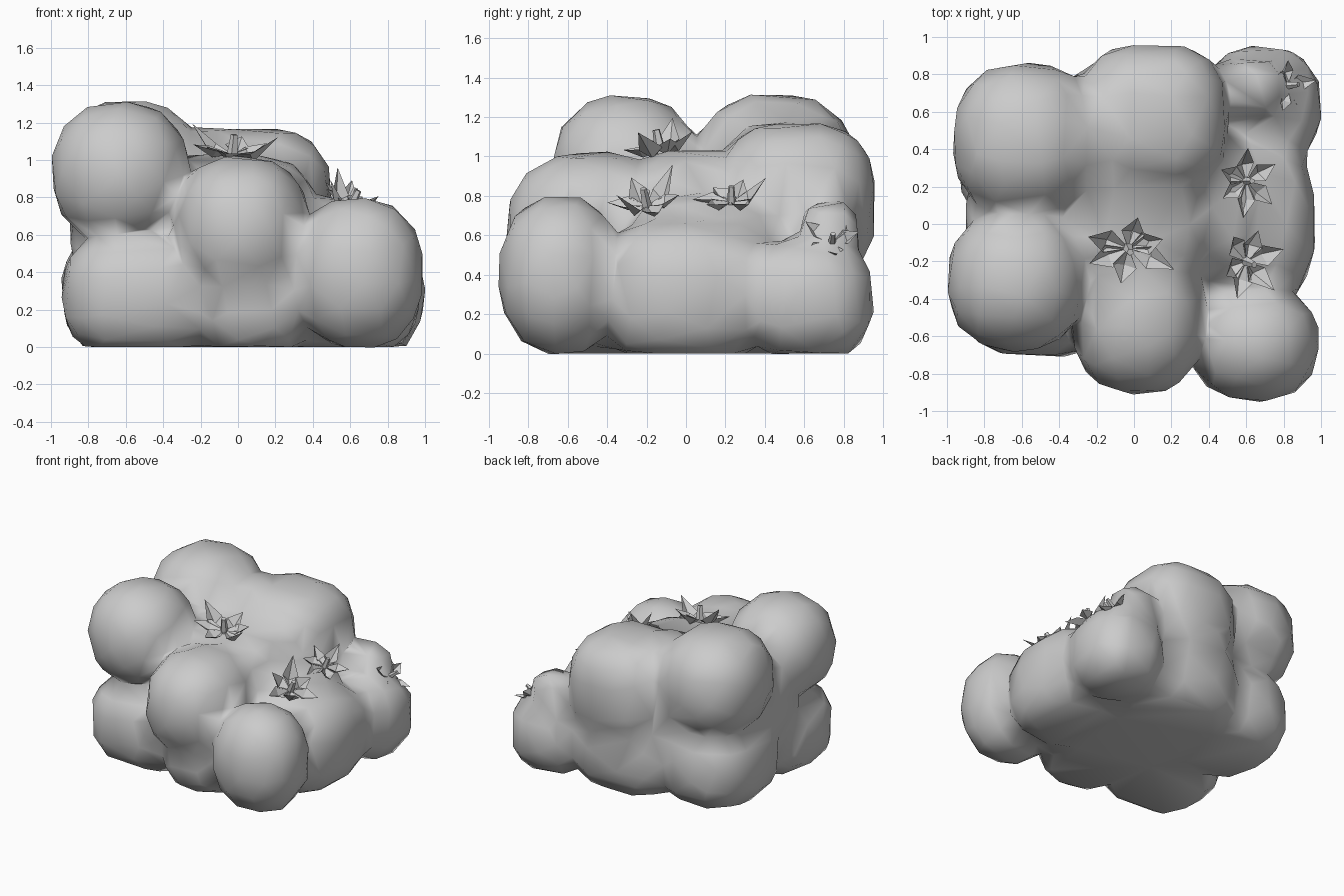
import bpy, bmesh, math, random
from mathutils import Vector, Matrix

if "Cube" in bpy.data.objects:
    bpy.data.objects.remove(bpy.data.objects["Cube"])

random.seed(4)


def lump(bm, lo, hi, p=2.3):
    """Rounded fruit filling the box lo..hi; p > 2 makes it boxier."""
    c = [(a + b) / 2 for a, b in zip(lo, hi)]
    s = [(b - a) / 2 for a, b in zip(lo, hi)]
    for v in bmesh.ops.create_icosphere(bm, subdivisions=4, radius=1)["verts"]:
        r = sum(abs(k) ** p for k in v.co) ** (-1 / p)
        v.co = Vector([c[i] + s[i] * v.co[i] * r for i in range(3)])
        v.co.z = max(v.co.z, 0.0)


def finish(name, bm):
    mesh = bpy.data.meshes.new(name)
    bm.to_mesh(mesh)
    bm.free()
    ob = bpy.data.objects.new(name, mesh)
    bpy.context.collection.objects.link(ob)
    return ob


# Heap of fruit, fused into one skin
bm = bmesh.new()
# upper fruit
lump(bm, (-1.0, -0.68, 0.56), (-0.26, 0.07, 1.31), 2.25)
lump(bm, (-0.97, 0.04, 0.54), (-0.2, 0.86, 1.32), 2.35)
lump(bm, (-0.3, 0.17, 0.36), (0.5, 0.96, 1.17), 2.8)
lump(bm, (-0.34, -0.91, 0.25), (0.38, -0.05, 1.02), 2.35)
# lower ring
lump(bm, (0.3, -0.95, -0.01), (0.99, -0.32, 0.8), 2.25)
lump(bm, (0.2, -0.45, -0.06), (0.97, 0.45, 0.69), 2.7)
lump(bm, (0.38, 0.3, -0.04), (1.0, 0.95, 0.59), 2.5)
lump(bm, (-0.94, -0.71, -0.06), (-0.08, 0.05, 0.62), 2.7)
lump(bm, (-0.94, -0.05, -0.06), (-0.15, 0.8, 0.66), 2.6)
lump(bm, (-0.4, 0.1, -0.08), (0.55, 0.9, 0.7), 2.7)
lump(bm, (-0.25, -0.78, -0.08), (0.4, 0.0, 0.6), 2.6)
# filling between the fruit
lump(bm, (-0.55, -0.35, 0.3), (0.42, 0.45, 1.03), 3)
lump(bm, (-0.55, 0.15, 0.3), (0.15, 0.8, 1.17), 2.8)
lump(bm, (-0.9, -0.3, 0.25), (-0.3, 0.35, 1.06), 2.6)
lump(bm, (0.15, -0.3, 0.3), (0.68, 0.5, 0.81), 2.6)
lump(bm, (0.4, 0.15, 0.05), (0.93, 0.7, 0.57), 3)
lump(bm, (0.4, 0.58, 0.3), (0.81, 0.88, 0.77), 3)
lump(bm, (-0.8, -0.6, 0.0), (0.8, 0.7, 0.55), 4)
heap = finish("fruit_heap", bm)
m = heap.modifiers.new("fuse", 'REMESH')
m.mode = 'VOXEL'
m.voxel_size = 0.025
m.use_smooth_shade = True
m = heap.modifiers.new("soften", 'SMOOTH')
m.iterations = 3
m = heap.modifiers.new("reduce", 'DECIMATE')
m.ratio = 0.016


def calyx(name, loc, size, normal, n=6):
    """Star of folded pointed leaves around a short stalk."""
    bm = bmesh.new()
    rot = Vector(normal).to_track_quat('Z', 'Y').to_matrix()
    for i in range(n):
        a = 2 * math.pi * i / n + random.uniform(-0.25, 0.25)
        length = size * random.uniform(0.75, 1.1)
        lift = size * random.uniform(0, 0.7)
        w = size * 0.27
        pts = [(0, 0, 0), (length * .5, -w, .03), (length, 0, lift),
               (length * .5, w, .03), (length * .5, 0, -0.02)]
        v = [bm.verts.new(rot @ (Matrix.Rotation(a, 3, 'Z') @ Vector(q)) + Vector(loc))
             for q in pts]
        for f in ((0, 1, 4), (1, 2, 4), (2, 3, 4), (3, 0, 4)):
            bm.faces.new([v[k] for k in f])
    stalk = Matrix.Translation(loc) @ rot.to_4x4() @ Matrix.Translation((0, 0, size * .2))
    bmesh.ops.create_cone(bm, cap_ends=True, segments=5, radius1=size * .13,
                          radius2=size * .08, depth=size * .5, matrix=stalk)
    finish(name, bm)


# Leafy tops
calyx("calyx_middle", (-0.03, -0.13, 1.03), 0.24, (0.1, -0.2, 1))
calyx("calyx_front_right", (0.6, -0.2, 0.75), 0.22, (0.5, -0.2, 1))
calyx("calyx_right", (0.6, 0.23, 0.77), 0.19, (0.4, 0, 1))
calyx("calyx_back_right", (0.82, 0.74, 0.56), 0.17, (1, 0.1, 0.8), 5)
